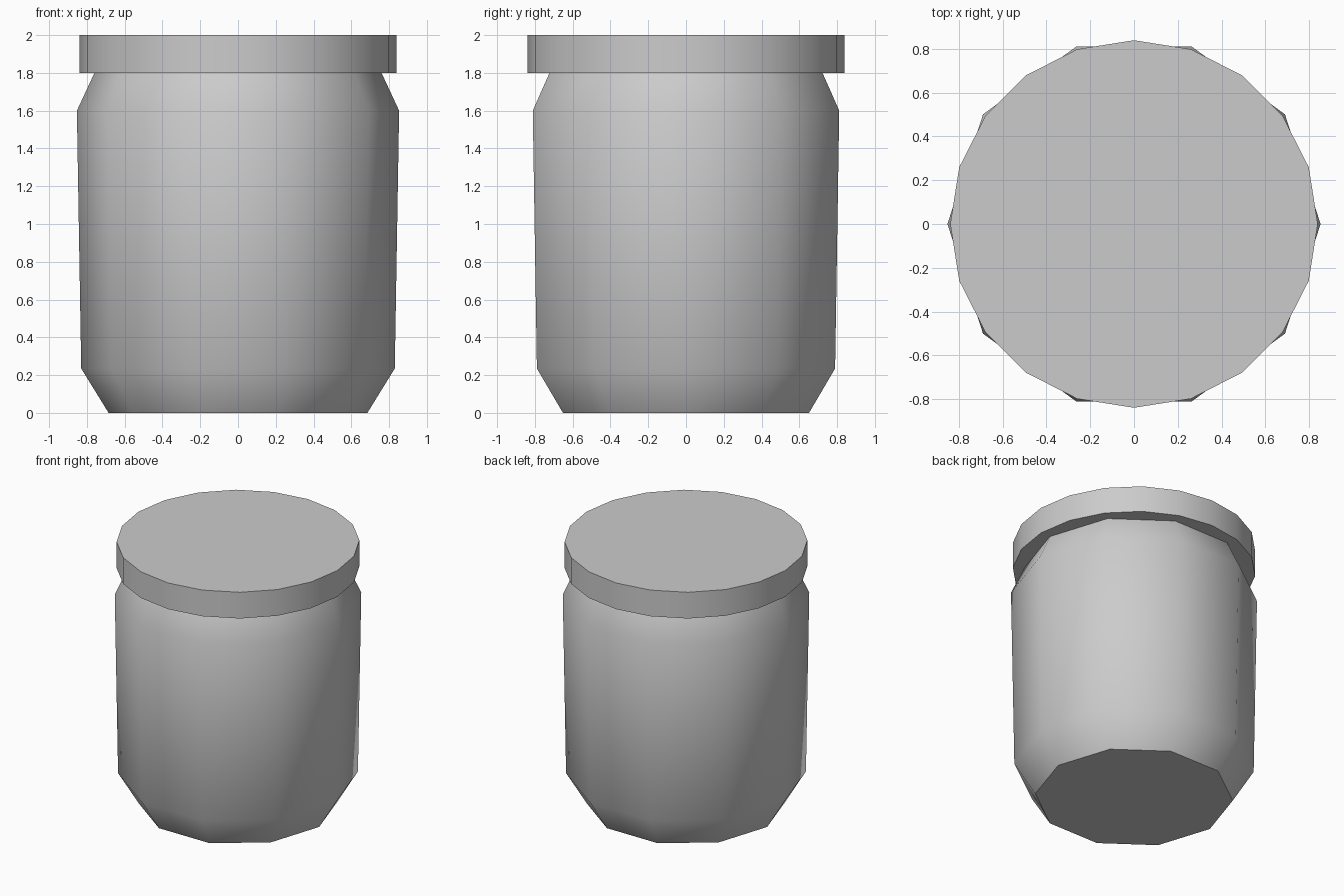
import bpy, bmesh
from math import cos, sin, pi, radians

if "Cube" in bpy.data.objects:
    bpy.data.objects.remove(bpy.data.objects["Cube"])


def lathe(name, profile, sides, angle):
    """Closed solid from (radius, z) rings, first vertex on +x."""
    bm = bmesh.new()
    rings = [[bm.verts.new((r * cos(2 * pi * i / sides), r * sin(2 * pi * i / sides), z))
              for i in range(sides)] for r, z in profile]
    for lo, hi in zip(rings, rings[1:]):
        for i in range(sides):
            j = (i + 1) % sides
            bm.faces.new((lo[i], lo[j], hi[j], hi[i]))
    bm.faces.new(rings[0][::-1])
    bm.faces.new(rings[-1])
    mesh = bpy.data.meshes.new(name)
    bm.to_mesh(mesh)
    bm.free()
    ob = bpy.data.objects.new(name, mesh)
    bpy.context.collection.objects.link(ob)
    bpy.ops.object.select_all(action='DESELECT')
    ob.select_set(True)
    bpy.context.view_layer.objects.active = ob
    bpy.ops.object.shade_smooth_by_angle(angle=radians(angle))
    return ob


# ten-sided jar with tapered foot and shoulder
lathe("jar_body", [(0.685, 0), (0.83, 0.235), (0.853, 1.6), (0.76, 1.8)], 10, 33)

# twenty-sided lid
lathe("jar_lid", [(0.84, 1.8), (0.84, 2.0)], 20, 30)
